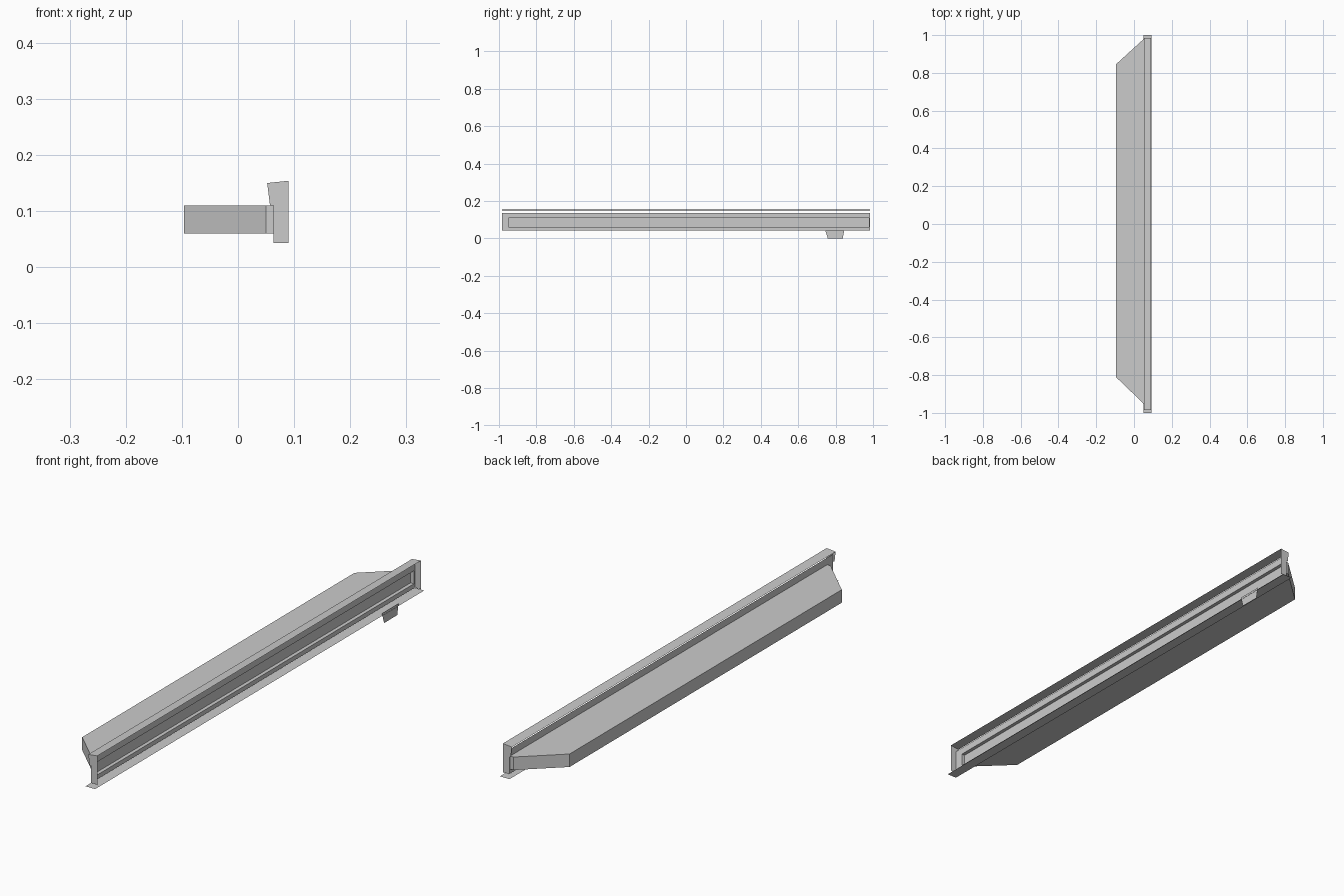
import bpy

if "Cube" in bpy.data.objects:
    bpy.data.objects.remove(bpy.data.objects["Cube"])


def make(name, verts, faces):
    me = bpy.data.meshes.new(name)
    me.from_pydata(verts, [], faces)
    me.update()
    ob = bpy.data.objects.new(name, me)
    bpy.context.collection.objects.link(ob)
    return ob


def loft(name, sections, cap_first=False, cap_last=False):
    """Join equal-length loops of points with quads."""
    n = len(sections[0])
    verts = [p for s in sections for p in s]
    faces = []
    for k in range(len(sections) - 1):
        a, b = k * n, (k + 1) * n
        faces += [(a + i, a + (i + 1) % n, b + (i + 1) % n, b + i) for i in range(n)]
    if cap_first:
        faces.append(tuple(range(n))[::-1])
    if cap_last:
        faces.append(tuple(range(len(verts) - n, len(verts))))
    return make(name, verts, faces)


def rect(x, y0, y1, z0, z1):
    return [(x, y0, z0), (x, y1, z0), (x, y1, z1), (x, y0, z1)]


# tapered housing behind the wall, ending in a short straight neck
loft("housing", [rect(-0.096, -0.81, 0.845, 0.06, 0.11),
                 rect(0.05, -0.95, 0.978, 0.06, 0.11),
                 rect(0.064, -0.95, 0.978, 0.06, 0.11)], cap_first=True)

# back wall: rim around a shallow recess with a closed panel
loft("back_wall", [rect(0.064, -0.984, 0.984, 0.043, 0.137),
                   rect(0.064, -0.95, 0.978, 0.06, 0.11),
                   rect(0.05, -0.95, 0.978, 0.06, 0.11)], cap_last=True)

# thin floating sheets above and below the wall
for name, y, (x0, z0), (x1, z1) in (
        ("top_sheet", 0.984, (0.052, 0.15), (0.09, 0.154)),
        ("bottom_sheet", 1.0, (0.051, 0.033), (0.092, 0.033))):
    make(name, [(x0, -y, z0), (x1, -y, z1), (x1, y, z1), (x0, y, z0)], [(0, 1, 2, 3)])

# end plates with a flared upper corner
profile = [(0.063, 0.043), (0.09, 0.043), (0.09, 0.154), (0.052, 0.15), (0.057, 0.11), (0.063, 0.11)]
for name, y in (("front_end_plate", -0.984), ("rear_end_plate", 0.984)):
    make(name, [(x, y, z) for x, z in profile], [tuple(range(6))])

# hanging tab
make("tab", [(0.091, 0.758, 0), (0.091, 0.838, 0), (0.091, 0.846, 0.042), (0.091, 0.745, 0.042)],
     [(0, 1, 2, 3)])
